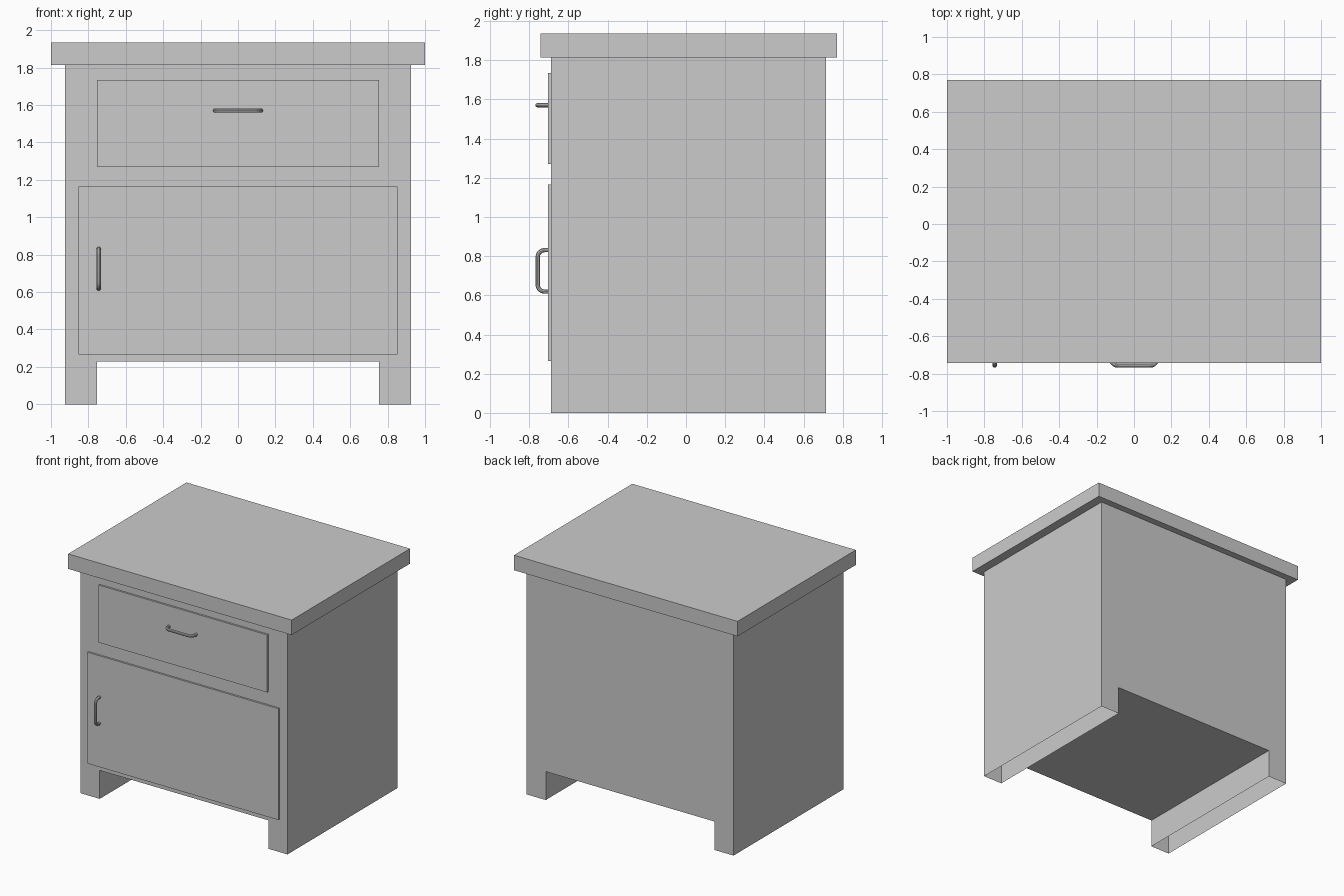
import bpy, bmesh
from math import sin, cos, pi
from mathutils import Vector

if "Cube" in bpy.data.objects:
    bpy.data.objects.remove(bpy.data.objects["Cube"])


def mesh_object(name, bm):
    me = bpy.data.meshes.new(name)
    bm.to_mesh(me)
    bm.free()
    ob = bpy.data.objects.new(name, me)
    bpy.context.collection.objects.link(ob)
    return ob


def box(name, x, y, z):
    bm = bmesh.new()
    bmesh.ops.create_cube(bm, size=1)
    for v in bm.verts:
        v.co = [lo + (c + 0.5) * (hi - lo) for c, (lo, hi) in zip(v.co, (x, y, z))]
    return mesh_object(name, bm)


def handle(name, centre, along, half, front=-0.757, base=-0.698, r=0.036, thick=0.0115):
    # U-shaped bar with rounded corners, swept as a round tube
    side = [(half, base)]
    for i in range(7):
        a = i / 6 * pi / 2
        side.append((half - r + r * cos(a), front + r - r * sin(a)))
    path = side + [(-u, y) for u, y in reversed(side)]
    cu = bpy.data.curves.new(name, 'CURVE')
    cu.dimensions = '3D'
    cu.bevel_depth = thick
    cu.bevel_resolution = 3
    cu.use_fill_caps = True
    sp = cu.splines.new('POLY')
    sp.points.add(len(path) - 1)
    for p, (u, y) in zip(sp.points, path):
        p.co = (*(Vector(centre) + Vector(along) * u + Vector((0, y, 0))), 1)
    sp.use_smooth = True
    ob = bpy.data.objects.new(name, cu)
    bpy.context.collection.objects.link(ob)
    # turn the tube into a mesh
    bpy.ops.object.select_all(action='DESELECT')
    ob.select_set(True)
    bpy.context.view_layer.objects.active = ob
    bpy.ops.object.convert(target='MESH')
    bpy.ops.object.shade_smooth_by_angle()


# Cabinet body: front profile with leg cut-out, extruded front to back
W, LEG, CUT, TOP = 0.926, 0.754, 0.23, 1.814
FRONT, BACK = -0.69, 0.715
half = [(LEG, CUT), (LEG, 0), (W, 0), (W, TOP)]
profile = half + [(-x, z) for x, z in reversed(half)]
bm = bmesh.new()
face = bm.faces.new([bm.verts.new((x, FRONT, z)) for x, z in profile])
ext = bmesh.ops.extrude_face_region(bm, geom=[face])
for v in ext['geom']:
    if isinstance(v, bmesh.types.BMVert):
        v.co.y = BACK
bmesh.ops.recalc_face_normals(bm, faces=bm.faces)
# The hollow legs are open underneath
feet = [f for f in bm.faces if all(v.co.z < 0.001 for v in f.verts)]
bmesh.ops.delete(bm, geom=feet, context='FACES_ONLY')
mesh_object("cabinet_body", bm)

# Top slab, drawer front and door
box("table_top", (-1, 1), (-0.742, 0.77), (TOP, 1.935))
box("drawer_front", (-0.754, 0.754), (-0.705, FRONT), (1.27, 1.735))
box("door", (-0.854, 0.854), (-0.705, FRONT), (0.265, 1.165))

# Handles
handle("drawer_handle", (0, 0, 1.57), (1, 0, 0), 0.122)
handle("door_handle", (-0.745, 0, 0.725), (0, 0, 1), 0.106)
